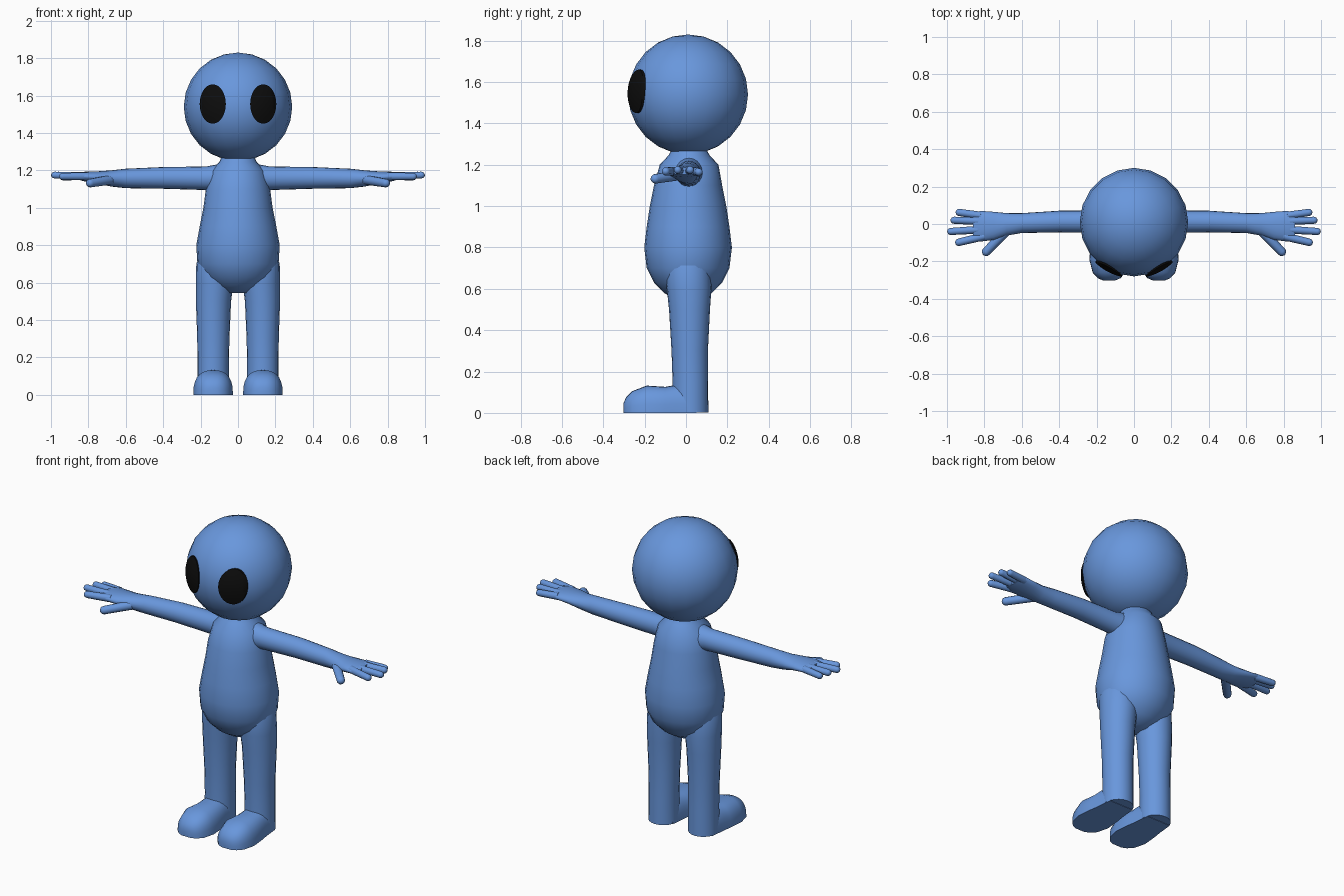
import bpy, bmesh
from math import sin, cos, pi, sqrt, radians
from mathutils import Vector

if "Cube" in bpy.data.objects:
    bpy.data.objects.remove(bpy.data.objects["Cube"], do_unlink=True)


def make_material(name, colour):
    m = bpy.data.materials.new(name)
    m.use_nodes = True
    m.diffuse_color = colour
    m.node_tree.nodes["Principled BSDF"].inputs["Base Color"].default_value = colour
    return m


BLUE = make_material("soft blue", (0.14, 0.31, 0.72, 1))
BLACK = make_material("black", (0.004, 0.004, 0.004, 1))
X, Y, Z = Vector((1, 0, 0)), Vector((0, 1, 0)), Vector((0, 0, 1))


def finish(name, bm, material):
    bmesh.ops.recalc_face_normals(bm, faces=bm.faces)
    mesh = bpy.data.meshes.new(name)
    bm.to_mesh(mesh)
    bm.free()
    mesh.materials.append(material)
    obj = bpy.data.objects.new(name, mesh)
    bpy.context.collection.objects.link(obj)
    bpy.ops.object.select_all(action="DESELECT")
    obj.select_set(True)
    bpy.context.view_layer.objects.active = obj
    bpy.ops.object.shade_smooth_by_angle(angle=radians(50))
    return obj


def loft(name, sections, material=BLUE, side=1):
    """Skin a list of equal-length closed sections and cap both ends."""
    bm = bmesh.new()
    rings = [[bm.verts.new((side * p[0], p[1], p[2])) for p in s] for s in sections]
    for a, b in zip(rings, rings[1:]):
        for i in range(len(a)):
            j = (i + 1) % len(a)
            bm.faces.new((a[i], a[j], b[j], b[i]))
    bm.faces.new(rings[0])
    bm.faces.new(rings[-1])
    return finish(name, bm, material)


def ellipse(centre, u, v, n=20):
    c = Vector(centre)
    return [c + u * cos(2 * pi * i / n) + v * sin(2 * pi * i / n) for i in range(n)]


def finger(name, start, end, radius, side):
    """Tapered tube with a rounded tip."""
    a, b = Vector(start), Vector(end)
    d = (b - a).normalized()
    u = d.cross(Z).normalized()
    v = d.cross(u)
    tip = radius * 0.9
    rings = [ellipse(a, u * radius, v * radius, 10)]
    for t in (0, 0.45, 0.75, 0.97):
        r = tip * sqrt(1 - t * t)
        rings.append(ellipse(b + d * tip * t, u * r, v * r, 10))
    loft(name, rings, BLUE, side)


# Head
HEAD, R = Vector((0, 0.01, 1.54)), 0.29
bm = bmesh.new()
bmesh.ops.create_uvsphere(bm, u_segments=20, v_segments=12, radius=R)
bmesh.ops.translate(bm, verts=bm.verts, vec=HEAD)
finish("head", bm, BLUE)

# Torso: height, y centre, x radius, y radius
torso = [
    (1.28, 0.015, 0.085, 0.08), (1.245, 0.015, 0.10, 0.10), (1.20, 0.015, 0.145, 0.142),
    (1.10, 0.01, 0.172, 0.165), (1.0, 0.01, 0.185, 0.185), (0.9, 0.01, 0.205, 0.2),
    (0.8, 0.01, 0.223, 0.212), (0.7, 0.01, 0.217, 0.2), (0.63, 0.01, 0.185, 0.165),
    (0.58, 0.01, 0.13, 0.115), (0.545, 0.01, 0.06, 0.06),
]
loft("torso", [ellipse((0, cy, z), X * rx, Y * ry, 24) for z, cy, rx, ry in torso])

# Leg: height, x centre, y centre, x radius, y radius
leg = [
    (0.002, 0.133, 0.02, 0.085, 0.088), (0.15, 0.133, 0.021, 0.084, 0.086),
    (0.3, 0.132, 0.018, 0.086, 0.088), (0.5, 0.131, 0.017, 0.094, 0.099),
    (0.6, 0.125, 0.015, 0.1, 0.108), (0.7, 0.12, 0.01, 0.103, 0.11),
    (0.76, 0.11, 0.01, 0.09, 0.1),
]

# Foot: y position, half width, height
foot = [
    (-0.303, 0.03, 0.045), (-0.29, 0.06, 0.075), (-0.26, 0.088, 0.105),
    (-0.19, 0.106, 0.132), (-0.10, 0.098, 0.126), (-0.05, 0.09, 0.135), (0.05, 0.08, 0.13),
]

# Arm and palm: x position, y centre, height, y radius, z radius
arm = [
    (0.07, 0.015, 1.16, 0.08, 0.08), (0.17, 0.013, 1.158, 0.06, 0.063),
    (0.4, 0.013, 1.16, 0.058, 0.058), (0.6, 0.005, 1.157, 0.053, 0.052),
    (0.68, -0.002, 1.157, 0.06, 0.043), (0.75, -0.01, 1.163, 0.075, 0.032),
    (0.82, -0.012, 1.167, 0.082, 0.026), (0.86, -0.01, 1.17, 0.066, 0.018),
]

# Digits: name, base, tip, radius
digits = [
    ("little_finger", (0.82, 0.045, 1.168), (0.935, 0.062, 1.165), 0.021),
    ("ring_finger", (0.82, 0.015, 1.17), (0.962, 0.02, 1.175), 0.021),
    ("middle_finger", (0.82, -0.03, 1.17), (0.98, -0.04, 1.175), 0.021),
    ("index_finger", (0.80, -0.065, 1.168), (0.937, -0.098, 1.168), 0.022),
    ("thumb", (0.68, -0.035, 1.15), (0.79, -0.148, 1.132), 0.026),
]


def foot_section(y, w, h, n=14):
    pts = []
    for i in range(n + 1):
        c, s = cos(pi * i / n), max(0, sin(pi * i / n))
        x = w * abs(c) ** 0.8 * (1 if c > 0 else -1)
        pts.append((0.133 + x, y, h * s ** 0.75))
    return pts


def eye_section(scale, radius):
    """Ellipse projected from the front onto a ball around the head centre."""
    pts = []
    for p in ellipse((0.135, 0, 1.555), X * 0.07 * scale, Z * 0.105 * scale, 28):
        depth = sqrt(radius ** 2 - p.x ** 2 - (p.z - HEAD.z) ** 2)
        pts.append((p.x, HEAD.y - depth, p.z))
    return pts


for label, side in (("left", 1), ("right", -1)):
    loft(label + "_leg", [ellipse((cx, cy, z), X * rx, Y * ry) for z, cx, cy, rx, ry in leg], BLUE, side)
    loft(label + "_foot", [foot_section(*f) for f in foot], BLUE, side)
    loft(label + "_arm", [ellipse((x, cy, cz), Y * ry, Z * rz) for x, cy, cz, ry, rz in arm], BLUE, side)
    for name, start, end, radius in digits:
        finger(label + "_" + name, start, end, radius, side)
    # Eye: thin plate hugging the face
    eye = [eye_section(1, R + 0.002)] + [eye_section(s, R + 0.01) for s in (1, 0.7, 0.4, 0.1)]
    loft(label + "_eye", eye, BLACK, side)
